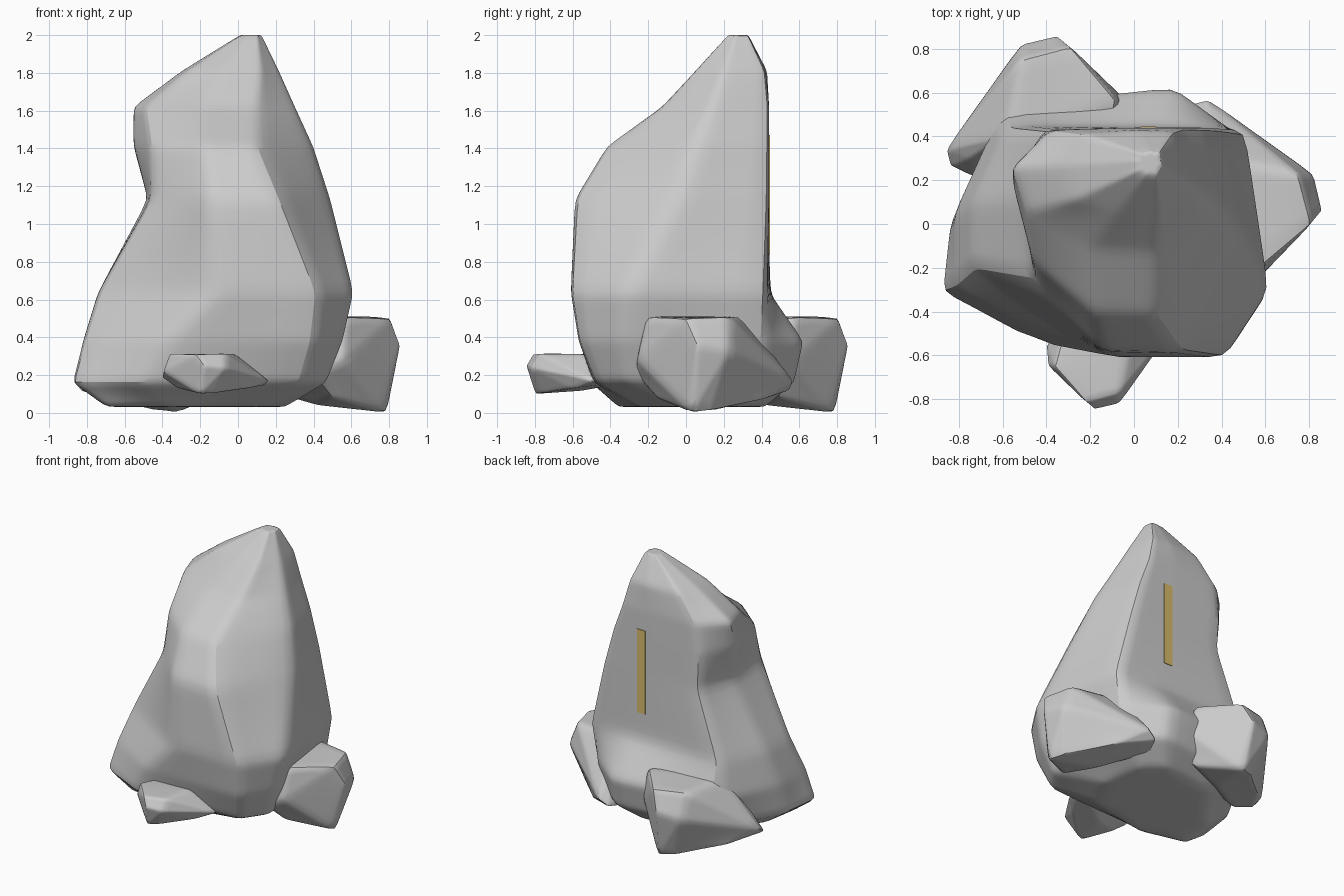
import bpy, bmesh
from math import radians

if "Cube" in bpy.data.objects:
    bpy.data.objects.remove(bpy.data.objects["Cube"])


def finish(bm, name, crease, angle=50):
    """Turn a coarse cage into a softly rounded rock."""
    bmesh.ops.recalc_face_normals(bm, faces=bm.faces)
    layer = bm.edges.layers.float.get("crease_edge") or bm.edges.layers.float.new("crease_edge")
    for e in bm.edges:
        e[layer] = crease
    mesh = bpy.data.meshes.new(name)
    bm.to_mesh(mesh)
    bm.free()
    ob = bpy.data.objects.new(name, mesh)
    bpy.context.collection.objects.link(ob)
    sub = ob.modifiers.new("round", 'SUBSURF')
    sub.levels = sub.render_levels = 3
    bpy.ops.object.select_all(action='DESELECT')
    ob.select_set(True)
    bpy.context.view_layer.objects.active = ob
    bpy.ops.object.shade_smooth_by_angle(angle=radians(angle))
    return ob


# Standing rock: height, then corners running from the front right crease
# round the right, back, left and front
rings = [
    (0.03, (.12, -.25), (.25, 0), (.2, .3), (.06, .42), (-.35, .36), (-.65, 0), (-.7, -.29), (-.35, -.36)),
    (0.16, (.34, -.48), (.47, -.30), (.42, .38), (.18, .58), (-.56, .49), (-.84, 0), (-.88, -.31), (-.5, -.51)),
    (0.38, (.40, -.57), (.56, -.32), (.47, .41), (.18, .63), (-.60, .54), (-.82, .05), (-.82, -.28), (-.38, -.56)),
    (0.64, (.42, -.61), (.62, -.31), (.51, .43), (.13, .44), (-.58, .45), (-.74, .1), (-.74, -.2), (-.13, -.61)),
    (1.13, (.22, -.59), (.50, -.05), (.39, .44), (.05, .44), (-.40, .43), (-.48, .12), (-.46, -.25), (-.15, -.58)),
    (1.41, (.10, -.42), (.41, .05), (.31, .44), (0, .44), (-.41, .43), (-.56, .2), (-.46, -.18), (-.18, -.41)),
    (1.62, (.10, -.13), (.31, .13), (.23, .44), (0, .44), (-.38, .43), (-.56, .26), (-.49, .05), (-.2, -.11)),
    (1.81, (.12, .05), (.22, .2), (.18, .42), (.02, .43), (-.23, .41), (-.30, .27), (-.27, .11), (-.08, .05)),
]
bm = bmesh.new()
loops = [[bm.verts.new((x, y, z)) for x, y in pts] for z, *pts in rings]
# blunt peak, a shrunken copy of the last ring, highest at its centre back
loops.append([bm.verts.new((.07 + (x + .03) * .22, .28 + (y - .25) * .28, 2.0))
              for x, y in rings[-1][1:]])
for low, high in zip(loops, loops[1:]):
    for i in range(8):
        j = (i + 1) % 8
        bm.faces.new((low[i], low[j], high[j], high[i]))
bm.faces.new(loops[0][::-1])
bm.faces.new(loops[-1])
finish(bm, "standing_rock", 0.5)

# Loose stones: one hull shape, turned and scaled round the foot
stone = [
    (.34, .57, .17), (.26, .55, .12), (.20, .42, .10), (.30, .46, .27),
    (.40, .30, .51), (.75, .23, .51), (.81, 0, .50), (.57, -.21, .51),
    (.35, -.16, .47), (.86, .06, .36), (.82, .23, .33), (.56, -.26, .28),
    (.41, -.27, .20), (.79, .03, 0), (.74, .13, .01), (.50, -.16, .08),
    (.42, .10, .04), (.50, .40, .07),
]


def add_stone(name, turn, scale, offset):
    bm = bmesh.new()
    for x, y, z in stone:
        a, b = ((x, y), (-y, x), (-x, -y), (y, -x))[turn]
        bm.verts.new((a * scale[0] + offset[0], b * scale[0] + offset[1],
                      z * scale[1] + offset[2]))
    bmesh.ops.convex_hull(bm, input=bm.verts[:])
    inner = [v for v in bm.verts if not v.link_faces]
    bmesh.ops.delete(bm, geom=inner, context='VERTS')
    bmesh.ops.dissolve_limit(bm, angle_limit=radians(8), verts=bm.verts[:], edges=bm.edges[:])
    finish(bm, name, 0.6, 60)


add_stone("right_stone", 0, (1, 1), (0, 0, 0))
add_stone("back_stone", 1, (1, 1), (-.29, 0, 0))
add_stone("front_stone", 3, (.67, .42), (-.22, -.27, .1))

# Plain gold inlay strip on the flat back
gold = bpy.data.materials.new("gold")
gold.diffuse_color = (.69, .5, .15, 1)
gold.use_nodes = True
gold.node_tree.nodes["Principled BSDF"].inputs["Base Color"].default_value = gold.diffuse_color
bpy.ops.mesh.primitive_cube_add(size=1, location=(.065, .42, 1.155))
strip = bpy.context.object
strip.name = "inlay_strip"
strip.scale = (.07, .05, .63)
strip.data.materials.append(gold)
